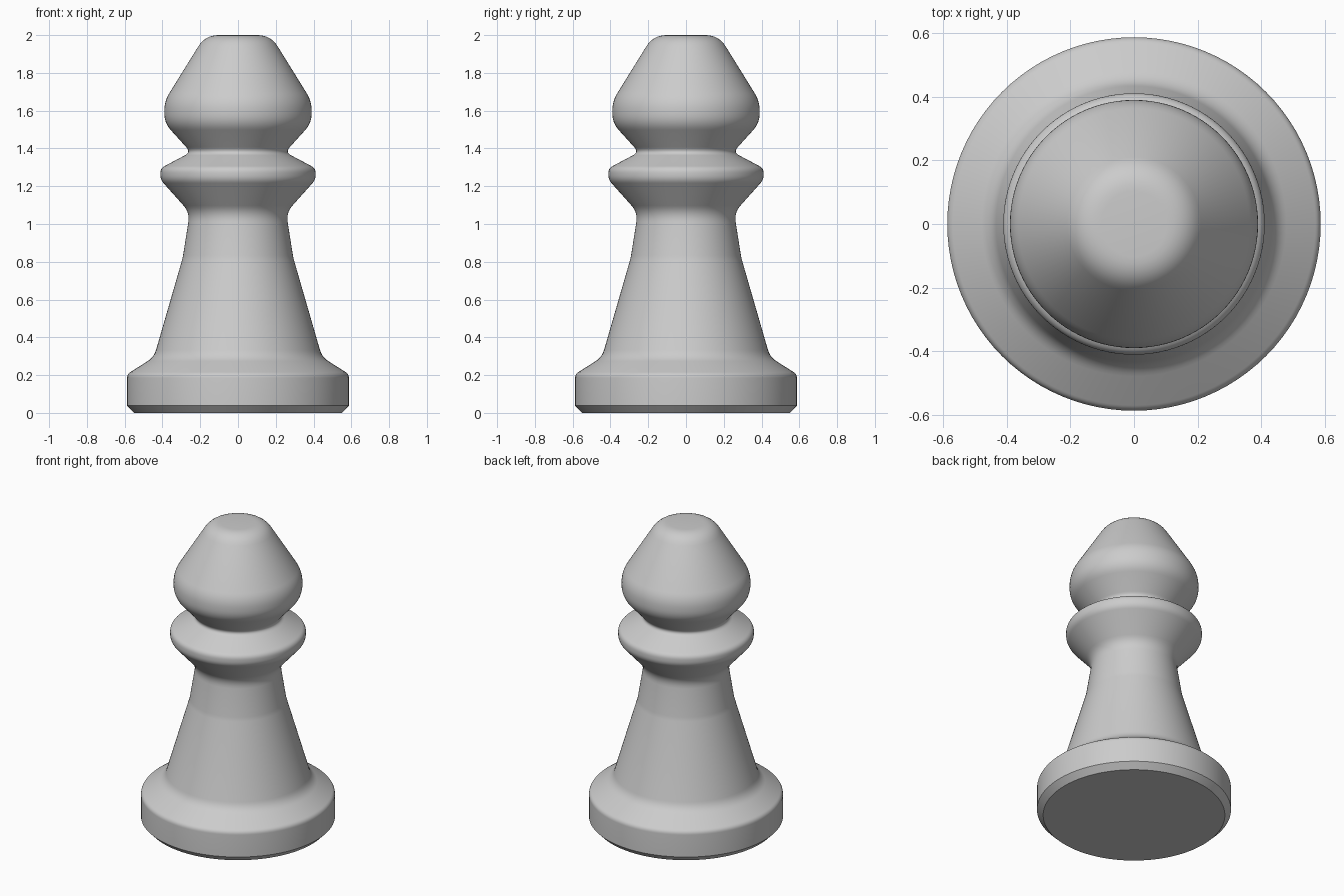
import bpy
import bmesh
import math
from mathutils import Vector

cube = bpy.data.objects.get("Cube")
if cube:
    bpy.data.objects.remove(cube, do_unlink=True)

SEGMENTS = 96

# One flat grey for the whole piece
grey = bpy.data.materials.new("stone_grey")
grey.use_nodes = True
colour = (0.6, 0.6, 0.6, 1)
grey.diffuse_color = colour
grey.node_tree.nodes["Principled BSDF"].inputs["Base Color"].default_value = colour


def rounded(corners, steps=6):
    """Turn (radius, height, rounding) corners into a smooth profile."""
    pts = [Vector((r, 0, z)) for r, z, _ in corners]
    path = []
    for i, (p, corner) in enumerate(zip(pts, corners)):
        if not corner[2]:
            path.append(p)
            continue
        a = p + (pts[i - 1] - p).normalized() * corner[2]
        b = p + (pts[i + 1] - p).normalized() * corner[2]
        for k in range(steps + 1):
            t = k / steps
            path.append(a * (1 - t) ** 2 + p * 2 * t * (1 - t) + b * t ** 2)
    return path


def lathe(name, corners):
    """Spin a profile about the vertical axis into a closed solid."""
    bm = bmesh.new()
    verts = [bm.verts.new(p) for p in rounded(corners)]
    edges = [bm.edges.new(pair) for pair in zip(verts, verts[1:])]
    bmesh.ops.spin(bm, geom=verts + edges, cent=(0, 0, 0), axis=(0, 0, 1),
                   angle=math.tau, steps=SEGMENTS)
    bmesh.ops.remove_doubles(bm, verts=bm.verts, dist=0.0005)
    bmesh.ops.recalc_face_normals(bm, faces=bm.faces)
    mesh = bpy.data.meshes.new(name)
    bm.to_mesh(mesh)
    bm.free()
    mesh.materials.append(grey)
    obj = bpy.data.objects.new(name, mesh)
    bpy.context.collection.objects.link(obj)
    bpy.context.view_layer.objects.active = obj
    obj.select_set(True)
    bpy.ops.object.shade_smooth_by_angle(angle=math.radians(30))
    obj.select_set(False)
    return obj


# Foot with a crisp chamfer underneath
foot = [(0, 0, 0), (0.55, 0, 0), (0.587, 0.038, 0), (0.587, 0.205, 0.02)]
# Tapering body and straighter neck
body = [(0.445, 0.295, 0.04), (0.293, 0.82, 0.015), (0.255, 1.06, 0.05)]
# Flared collar
collar = [(0.411, 1.235, 0.025), (0.411, 1.295, 0.025), (0.25, 1.38, 0.035)]
# Rounded conical head
head = [(0.39, 1.535, 0.05), (0.39, 1.65, 0.05), (0.173, 2, 0.07), (0, 2, 0)]

lathe("pawn", foot + body + collar + head)
